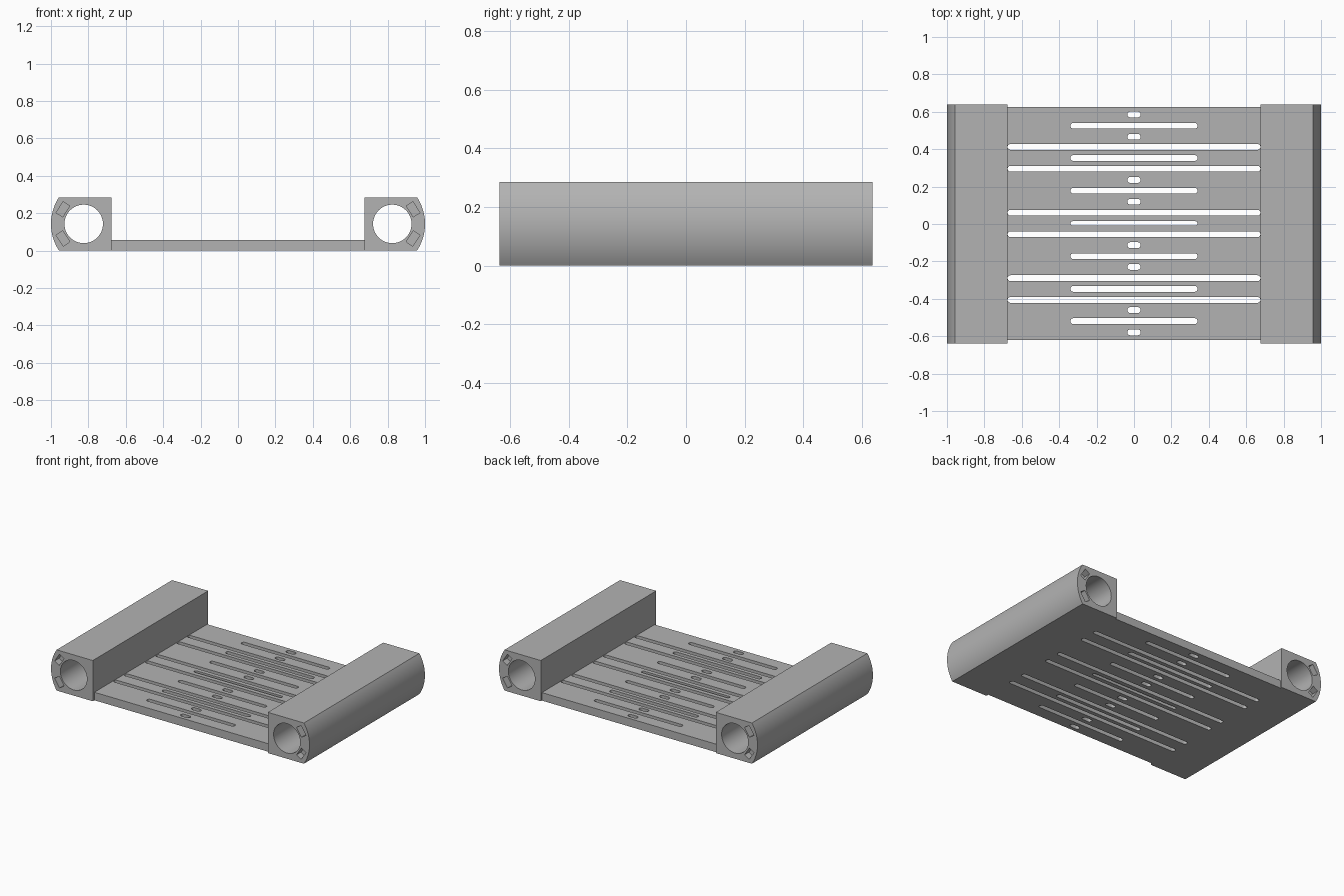
import bpy, bmesh
from math import pi, cos, sin, asin, radians
from mathutils import Matrix

cube = bpy.data.objects.get("Cube")
if cube:
    bpy.data.objects.remove(cube)

grey = bpy.data.materials.new("plain grey")
grey.use_nodes = True
colour = (0.45, 0.45, 0.45, 1)
grey.diffuse_color = colour
grey.node_tree.nodes["Principled BSDF"].inputs["Base Color"].default_value = colour


def arc(cx, cy, r, start, end, steps):
    return [(cx + r * cos(start + (end - start) * i / steps),
             cy + r * sin(start + (end - start) * i / steps)) for i in range(steps + 1)]


def capsule(y, half_length, width):
    r = width / 2
    x = half_length - r
    return arc(x, y, r, -pi / 2, pi / 2, 8) + arc(-x, y, r, pi / 2, 3 * pi / 2, 8)


def extrude_outlines(name, outlines, depth, matrix):
    """Solid from an outer outline and any hole outlines."""
    curve = bpy.data.curves.new(name, "CURVE")
    curve.dimensions = "2D"
    curve.fill_mode = "BOTH"
    curve.extrude = depth / 2
    for points in outlines:
        spline = curve.splines.new("POLY")
        spline.points.add(len(points) - 1)
        for p, (x, y) in zip(spline.points, points):
            p.co = (x, y, 0, 1)
        spline.use_cyclic_u = True
    temp = bpy.data.objects.new(name + " outline", curve)
    bpy.context.collection.objects.link(temp)
    graph = bpy.context.evaluated_depsgraph_get()
    mesh = bpy.data.meshes.new_from_object(temp.evaluated_get(graph))
    bpy.data.objects.remove(temp)
    bm = bmesh.new()
    bm.from_mesh(mesh)
    bmesh.ops.remove_doubles(bm, verts=bm.verts, dist=1e-5)
    bmesh.ops.transform(bm, matrix=matrix, verts=bm.verts)
    bmesh.ops.recalc_face_normals(bm, faces=bm.faces)
    bm.to_mesh(mesh)
    bm.free()
    mesh.materials.clear()
    mesh.materials.append(grey)
    obj = bpy.data.objects.new(name, mesh)
    bpy.context.collection.objects.link(obj)
    return obj


def smooth(obj):
    bpy.ops.object.select_all(action="DESELECT")
    obj.select_set(True)
    bpy.context.view_layer.objects.active = obj
    bpy.ops.object.shade_smooth_by_angle(angle=radians(30))


HEIGHT, LENGTH, INNER, EDGE = 0.285, 1.276, 0.677, 0.957
MID = HEIGHT / 2

# Slotted plate between the rails
PLATE_Y, PLATE_Z = 0.623, 0.056
centre = 0.003
slots = [capsule(centre, 0.34, 0.024)]
rows = [(0.676, (0.0575, 0.2925, 0.409)),
        (0.34, (0.175, 0.35, 0.522)),
        (0.036, (0.116, 0.2325, 0.463, 0.5825))]
for half_length, offsets in rows:
    for offset in offsets:
        for s in (-1, 1):
            slots.append(capsule(centre + s * offset, half_length, 0.031))
px = INNER + 0.002
border = [(-px, centre - PLATE_Y), (px, centre - PLATE_Y),
          (px, centre + PLATE_Y), (-px, centre + PLATE_Y)]
plate = extrude_outlines("slotted_plate", [border] + slots, PLATE_Z,
                         Matrix.Translation((0, 0, PLATE_Z / 2)))
smooth(plate)


# Side rails with a bulged outer wall, a through bore and end pockets
def rail(name, side):
    bulge = 1 - EDGE
    r = (MID ** 2 + bulge ** 2) / (2 * bulge)
    a = asin(MID / r)
    profile = [(INNER, HEIGHT), (INNER, 0)] + arc(1 - r, MID, r, -a, a, 24)
    bore = arc(0.825, MID, 0.103, 0, 2 * pi, 48)[:-1]
    outlines = [[(side * x, z) for x, z in pts] for pts in (profile, bore)]
    obj = extrude_outlines(name, outlines, LENGTH, Matrix.Rotation(pi / 2, 4, "X"))

    bm = bmesh.new()
    for end in (-1, 1):
        for up in (-1, 1):
            place = (Matrix.Translation((side * 0.936, end * LENGTH / 2, MID + up * 0.078))
                     @ Matrix.Rotation(side * up * radians(-33), 4, "Y")
                     @ Matrix.Diagonal((0.042, 0.1, 0.07, 1)))
            bmesh.ops.create_cube(bm, size=1, matrix=place)
    mesh = bpy.data.meshes.new("pocket_cutter")
    bm.to_mesh(mesh)
    bm.free()
    mesh.materials.append(grey)
    cutter = bpy.data.objects.new("pocket_cutter", mesh)
    cutter.hide_render = True
    bpy.context.collection.objects.link(cutter)
    mod = obj.modifiers.new("pockets", "BOOLEAN")
    mod.operation = "DIFFERENCE"
    mod.solver = "EXACT"
    mod.object = cutter
    bpy.context.view_layer.objects.active = obj
    bpy.ops.object.modifier_apply(modifier=mod.name)
    bpy.data.objects.remove(cutter)
    smooth(obj)


rail("left_rail", 1)
rail("right_rail", -1)
